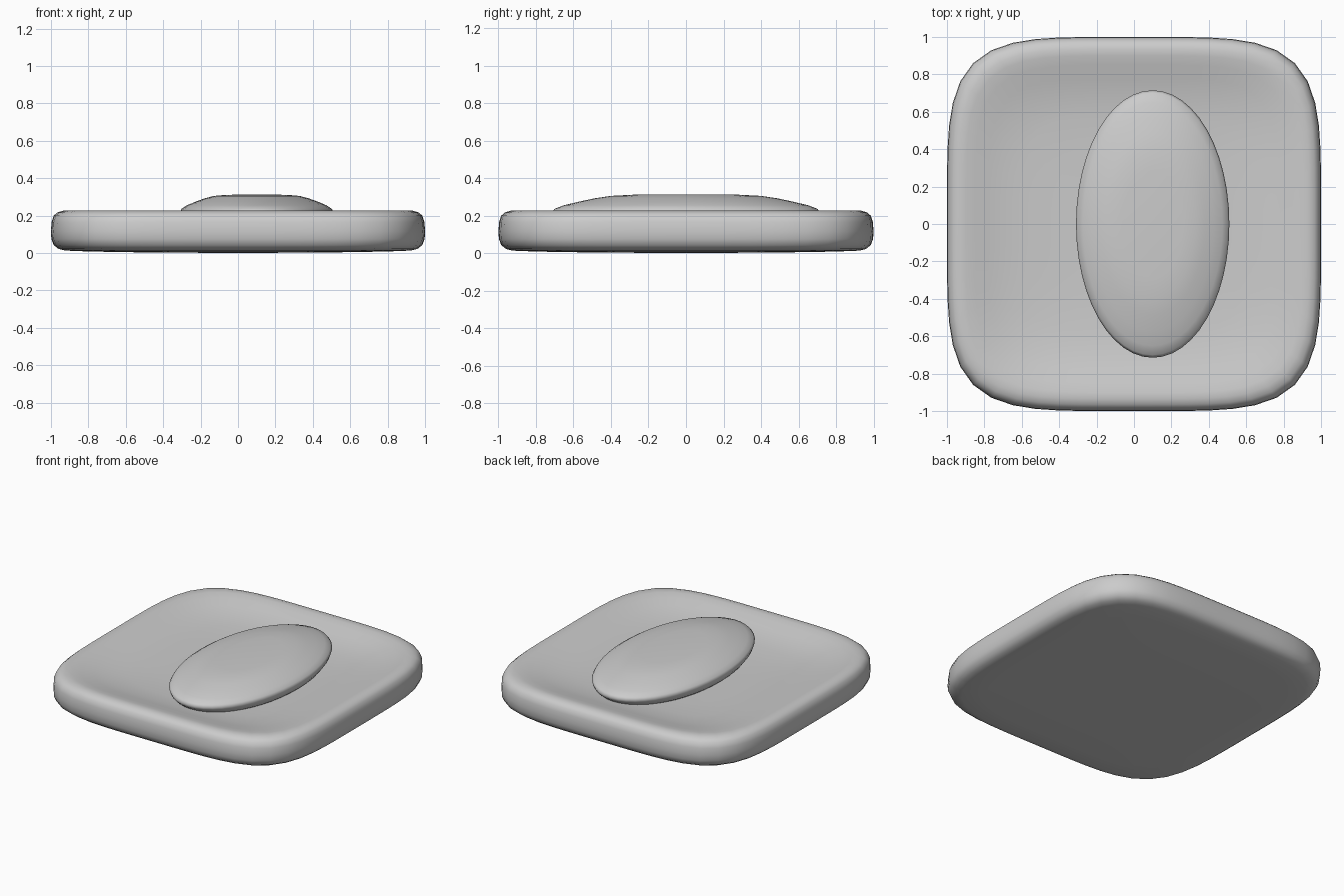
import bpy, bmesh, math

if "Cube" in bpy.data.objects:
    bpy.data.objects.remove(bpy.data.objects["Cube"])


def spow(v, p):
    return math.copysign(abs(v) ** p, v)


def lathe(name, profile, rx, ry, cx, power, segs):
    """Stack scaled superellipse rings; profile = (scale, z), poles at both ends."""
    bm = bmesh.new()
    rings = []
    for s, z in profile:
        if s == 0:
            rings.append([bm.verts.new((cx, 0, z))])
            continue
        ring = []
        for i in range(segs):
            a = 2 * math.pi * i / segs
            c, d = math.cos(a), math.sin(a)
            # polar radius of the superellipse
            r = (abs(c) ** power + abs(d) ** power) ** (-1 / power)
            ring.append(bm.verts.new((cx + rx * s * r * c, ry * s * r * d, z)))
        rings.append(ring)
    for lo, hi in zip(rings, rings[1:]):
        for i in range(segs):
            j = (i + 1) % segs
            quad = [lo[i % len(lo)], lo[j % len(lo)], hi[j % len(hi)], hi[i % len(hi)]]
            bm.faces.new(list(dict.fromkeys(quad)))
    bmesh.ops.recalc_face_normals(bm, faces=bm.faces)
    mesh = bpy.data.meshes.new(name)
    bm.to_mesh(mesh)
    bm.free()
    obj = bpy.data.objects.new(name, mesh)
    bpy.context.collection.objects.link(obj)
    for p in mesh.polygons:
        p.use_smooth = True
    return obj


# Rounded-square tray: slightly bulged underside, rolled rim, shallow dish on top
tray = [(0, 0.0), (0.5, 0.003), (0.8, 0.008), (0.925, 0.013), (0.96, 0.022),
        (0.985, 0.042), (0.998, 0.075), (1.0, 0.115), (0.997, 0.165),
        (0.985, 0.2), (0.965, 0.217), (0.935, 0.226), (0.9, 0.224),
        (0.85, 0.213), (0.78, 0.196), (0.7, 0.178), (0.58, 0.165),
        (0.4, 0.158), (0, 0.155)]
lathe("dished_tray", tray, 1.0, 1.0, 0.0, 4.6, 64)

# Oval pebble resting in the dish, offset to the right
pebble = [(0, 0.14), (0.85, 0.14), (0.94, 0.17), (0.985, 0.197), (1.0, 0.22),
          (0.98, 0.236), (0.91, 0.255), (0.8, 0.274), (0.68, 0.292),
          (0.56, 0.305), (0.4, 0.311), (0, 0.313)]
lathe("oval_pebble", pebble, 0.41, 0.715, 0.1, 2.0, 48)
